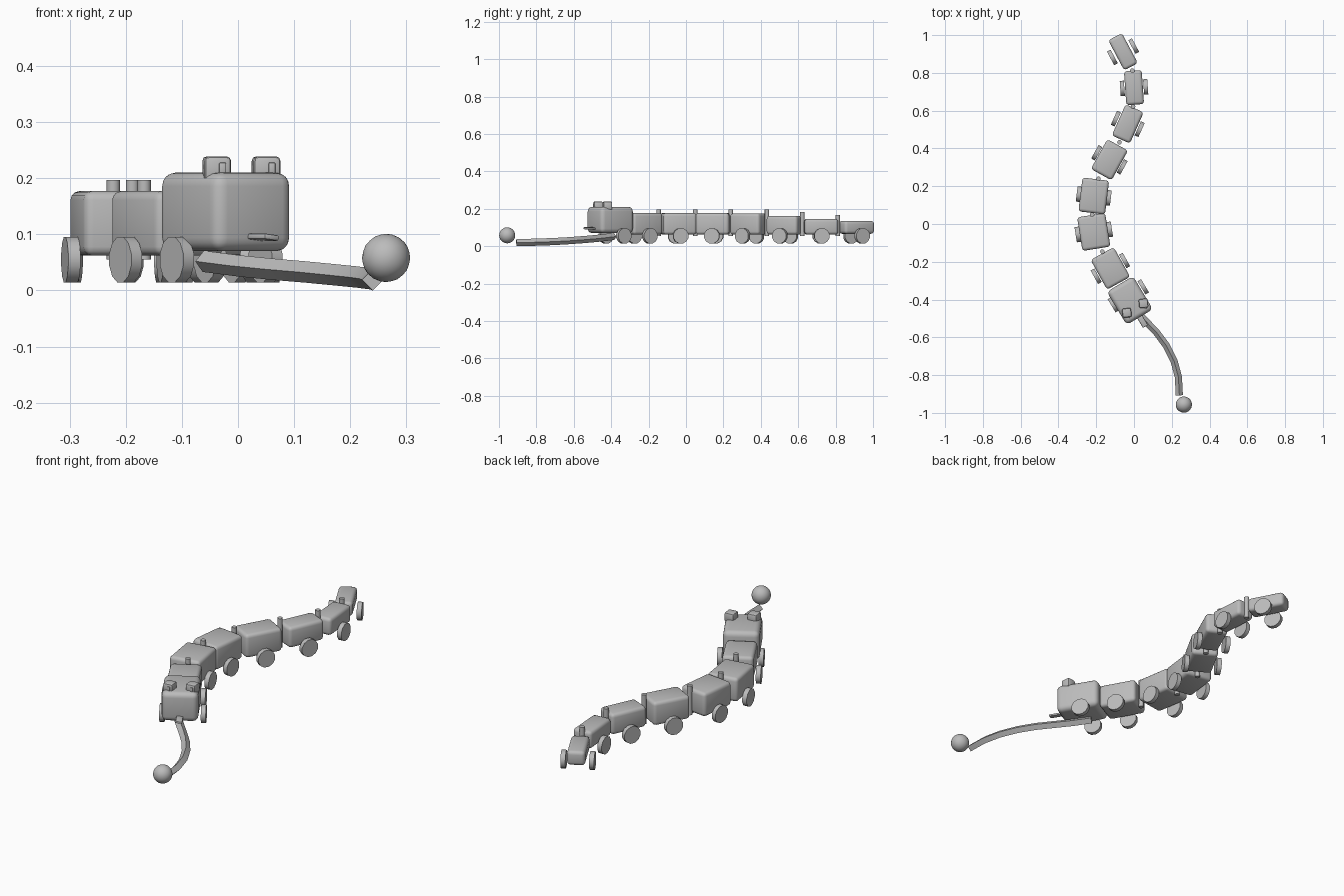
import bpy, bmesh, math
from mathutils import Vector, Matrix

cube = bpy.data.objects.get("Cube")
if cube:
    bpy.data.objects.remove(cube, do_unlink=True)

grey = bpy.data.materials.new("plain grey")
grey.use_nodes = True
grey.diffuse_color = (0.5, 0.5, 0.5, 1)
grey.node_tree.nodes["Principled BSDF"].inputs["Base Color"].default_value = (0.5, 0.5, 0.5, 1)


def finish(obj, name, smooth=40):
    obj.name = name
    obj.data.materials.append(grey)
    bpy.ops.object.select_all(action='DESELECT')
    obj.select_set(True)
    bpy.context.view_layer.objects.active = obj
    bpy.ops.object.shade_smooth_by_angle(angle=math.radians(smooth))
    return obj


def box(name, frame, size, bevel, segments=3):
    """Rounded box in a local frame whose -y axis is the heading."""
    bpy.ops.mesh.primitive_cube_add(size=1)
    obj = bpy.context.object
    obj.data.transform(Matrix.Diagonal((*size, 1)))
    bm = bmesh.new()
    bm.from_mesh(obj.data)
    bmesh.ops.bevel(bm, geom=bm.edges[:], offset=bevel, segments=segments,
                    profile=0.5, affect='EDGES')
    bm.to_mesh(obj.data)
    bm.free()
    obj.matrix_world = frame
    return finish(obj, name)


def disc(name, frame, radius, depth, sides):
    bpy.ops.mesh.primitive_cylinder_add(vertices=sides, radius=radius, depth=depth)
    obj = bpy.context.object
    obj.matrix_world = frame
    return finish(obj, name)


def frame_at(x, y, z, heading):
    return Matrix.Translation((x, y, z)) @ Matrix.Rotation(math.radians(heading), 4, 'Z')


def wheels(name, x, y, heading, offset):
    for side, sign in (("left", 1), ("right", -1)):
        f = frame_at(x, y, 0.055, heading) @ Matrix.Translation((sign * offset, 0, 0))
        f = f @ Matrix.Rotation(math.pi / 2, 4, 'Y') @ Matrix.Rotation(math.pi / 12, 4, 'Z')
        disc(f"{name}_{side}_wheel", f, 0.042, 0.022, 12)


# Body segments, front to tail: x, y, heading, width, length, bottom, top, wheel offset
segments = [
    (-0.125, -0.235, 29, 0.14, 0.18, 0.062, 0.177, 0.086),
    (-0.213, -0.042, 9, 0.15, 0.18, 0.062, 0.177, 0.086),
    (-0.213, 0.148, -7, 0.142, 0.18, 0.062, 0.177, 0.080),
    (-0.130, 0.340, -29, 0.125, 0.18, 0.062, 0.175, 0.077),
    (-0.033, 0.530, -24, 0.105, 0.18, 0.062, 0.162, 0.069),
    (0.000, 0.722, 4, 0.094, 0.18, 0.062, 0.146, 0.062),
    (-0.058, 0.912, 28, 0.082, 0.18, 0.066, 0.135, 0.064),
]
for i, (x, y, turn, w, l, low, high, off) in enumerate(segments, 1):
    box(f"body_segment_{i}", frame_at(x, y, (low + high) / 2, turn), (w, l, high - low), 0.016)
    wheels(f"segment_{i}", x, y, turn, off)

# Hinge pegs standing in the gaps
pegs = [(-0.167, -0.146, 0.197), (-0.222, 0.05, 0.197), (-0.188, 0.24, 0.197),
        (-0.077, 0.433, 0.197), (-0.005, 0.622, 0.183), (-0.009, 0.812, 0.166)]
for i, (x, y, top) in enumerate(pegs, 1):
    disc(f"hinge_peg_{i}", Matrix.Translation((x, y, (top + 0.055) / 2)), 0.012, top - 0.055, 12)

# Head
hx, hy, turn = -0.022, -0.405, 31
box("head", frame_at(hx, hy, 0.14, turn), (0.162, 0.205, 0.14), 0.024, 4)
wheels("head", hx - 0.008, hy + 0.025, turn, 0.092)

# Eyes with thin pupils on their front faces
for side, x, y in (("right", -0.038, -0.47), ("left", 0.05, -0.42)):
    f = frame_at(x, y, 0.216, 6)
    box(f"{side}_eye", f, (0.048, 0.048, 0.046), 0.008, 2)
    box(f"{side}_pupil", f @ Matrix.Translation((0.008, -0.025, 0.001)), (0.012, 0.006, 0.022), 0.002, 2)

# Tongue
box("tongue", frame_at(0.04, -0.508, 0.095, turn) @ Matrix.Rotation(0.12, 4, 'Y'),
    (0.03, 0.08, 0.01), 0.003, 2)

# Pull cord: diamond section swept along a bent path
path = [Vector(p) for p in (
    (-0.062, -0.385, 0.052), (0.0, -0.452, 0.044), (0.06, -0.512, 0.038), (0.12, -0.575, 0.033),
    (0.172, -0.645, 0.028), (0.212, -0.725, 0.024), (0.235, -0.81, 0.021), (0.24, -0.907, 0.019))]
bm = bmesh.new()
rings = []
for i, p in enumerate(path):
    along = (path[min(i + 1, len(path) - 1)] - path[max(i - 1, 0)]).normalized()
    side = along.cross(Vector((0, 0, 1))).normalized()
    up = side.cross(along)
    rings.append([bm.verts.new(p + 0.019 * d) for d in (side, up, -side, -up)])
for a, b in zip(rings, rings[1:]):
    for k in range(4):
        bm.faces.new((a[k], a[(k + 1) % 4], b[(k + 1) % 4], b[k]))
bm.faces.new(rings[0])
bm.faces.new(rings[-1])
bmesh.ops.recalc_face_normals(bm, faces=bm.faces[:])
mesh = bpy.data.meshes.new("pull_cord")
bm.to_mesh(mesh)
bm.free()
cord = bpy.data.objects.new("pull_cord", mesh)
bpy.context.collection.objects.link(cord)
finish(cord, "pull_cord")

# Pull ball
bpy.ops.mesh.primitive_ico_sphere_add(subdivisions=3, radius=0.043, location=(0.264, -0.956, 0.058))
finish(bpy.context.object, "pull_ball", 60)
